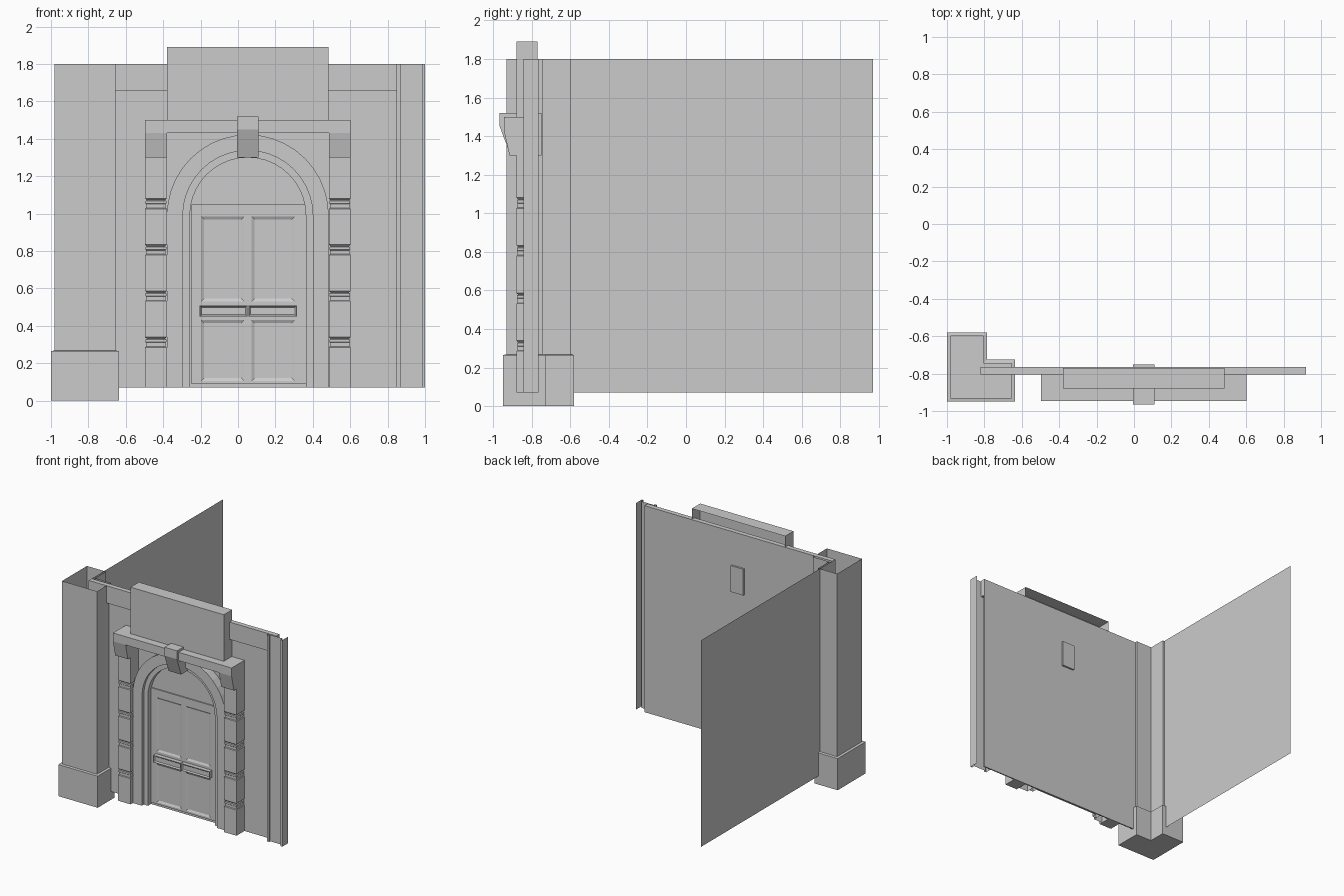
import bpy, bmesh, math

cube = bpy.data.objects.get("Cube")
if cube:
    bpy.data.objects.remove(cube, do_unlink=True)

stone = bpy.data.materials.new("plain_grey")
stone.use_nodes = True
grey = (0.6, 0.6, 0.6, 1)
stone.diffuse_color = grey
stone.node_tree.nodes["Principled BSDF"].inputs["Base Color"].default_value = grey

FLOOR, TOP = 0.07, 1.8      # wall bottom and top
BACK, MID = -0.77, 0.0525   # wall plane and doorway centre line


def finish(name, bm, solid=True):
    if solid:
        bmesh.ops.recalc_face_normals(bm, faces=bm.faces)
    mesh = bpy.data.meshes.new(name)
    bm.to_mesh(mesh)
    bm.free()
    mesh.materials.append(stone)
    obj = bpy.data.objects.new(name, mesh)
    bpy.context.collection.objects.link(obj)
    return obj


def prism(name, rings, bottom=True, top=True, closed=True):
    """Join matching rings of points with quads, with optional end caps."""
    bm = bmesh.new()
    vs = [[bm.verts.new(p) for p in ring] for ring in rings]
    n = len(vs[0])
    for a, b in zip(vs, vs[1:]):
        for i in range(n if closed else n - 1):
            j = (i + 1) % n
            bm.faces.new((a[i], a[j], b[j], b[i]))
    if bottom:
        bm.faces.new(vs[0])
    if top:
        bm.faces.new(vs[-1])
    return finish(name, bm)


def plan(points, z):
    return [(x, y, z) for x, y in points]


def rect(x0, x1, y0, y1):
    return [(x0, y0), (x1, y0), (x1, y1), (x0, y1)]


def box(name, x, y, z, **caps):
    outline = rect(*x, *y)
    return prism(name, [plan(outline, h) for h in z], **caps)


def side_profile(name, x, points):
    return prism(name, [[(h, y, z) for y, z in points] for h in x])


# Thin walls and the band along the top
prism("side_wall", [plan([(-0.82, BACK), (-0.82, 0.97)], z) for z in (FLOOR, TOP)],
      bottom=False, top=False, closed=False)
box("front_wall", (-0.82, 0.92), (BACK - 0.005, BACK + 0.005), (FLOOR, TOP - 0.01))
box("wall_top_band", (-0.82, 0.92), (-0.805, -0.765), (1.655, TOP))

# Folded trim at the far end of the front wall
fold = [(0.848, -0.775), (0.848, -0.83), (0.869, -0.83), (0.869, -0.815),
        (0.985, -0.815), (0.985, -0.842), (1, -0.842), (1, -0.765)]
prism("end_trim", [plan(fold, z) for z in (FLOOR, TOP)],
      bottom=False, top=False, closed=False)


# L-shaped corner column on a wider base, open at the top
def corner(d):
    return [(-0.98 - d, -0.93 - d), (-0.655 + d, -0.93 - d), (-0.655 + d, -0.745 + d),
            (-0.805 + d, -0.745 + d), (-0.805 + d, -0.6 + d), (-0.98 - d, -0.6 + d)]


prism("corner_column", [plan(corner(d), z) for d, z in
      ((0.02, 0), (0.02, 0.265), (0, 0.268), (0, TOP))], top=False)

# Header panel with an open back
prism("header_panel", [[(x, y, z) for x, z in
      ((MID - 0.4325, 1.5), (MID - 0.4325, 1.89), (MID + 0.4325, 1.89), (MID + 0.4325, 1.5))]
      for y in (-0.88, BACK)], top=False)

# Lintel and keystone
box("lintel", (MID - 0.55, MID + 0.55), (-0.945, BACK), (1.43, 1.5))
side_profile("keystone", (MID - 0.058, MID + 0.058),
             [(-0.75, 1.3), (-0.91, 1.3), (-0.966, 1.45), (-0.966, 1.52), (-0.75, 1.52)])

# Grooved pilasters with sloped brackets, on both sides of the doorway
levels = [(FLOOR, 0)]
for i in range(4):
    z = 0.285 + i * 0.247
    levels += [(z, 0), (z + 0.004, 0.006), (z + 0.025, 0.006),
               (z + 0.028, 0.003), (z + 0.042, 0.003), (z + 0.046, 0.01), (z + 0.055, 0)]
levels.append((1.3, 0))
for side, sign in (("right", -1), ("left", 1)):
    a, b = sorted((MID + sign * 0.433, MID + sign * 0.55))
    prism(side + "_pilaster", [plan(rect(a + d, b - d, -0.88 + d, BACK), z)
                               for z, d in levels])
    side_profile(side + "_bracket", (a, b),
                 [(BACK, 1.3), (-0.915, 1.3), (-0.945, 1.43), (BACK, 1.43)])


# Arched door surround in two steps
def arch_line(r, y, n=20):
    pts = [(MID - r, y, FLOOR)]
    for i in range(n + 1):
        t = math.pi * (1 - i / n)
        pts.append((MID + r * math.cos(t), y, 0.99 + r * math.sin(t)))
    return pts + [(MID + r, y, FLOOR)]


def arch(name, outer, inner, front):
    prism(name, [arch_line(outer, BACK), arch_line(outer, front),
                 arch_line(inner, front), arch_line(inner, BACK)],
          bottom=False, top=False, closed=False)


arch("outer_arch", 0.4325, 0.3475, -0.85)
arch("inner_arch", 0.3475, 0.31, -0.825)

# Flat panel above the doors
bm = bmesh.new()
bm.faces.new([bm.verts.new(p) for p in arch_line(0.31, -0.785)])
finish("arch_panel", bm, solid=False)

# Double door with four sunken panels
bm = bmesh.new()
xs = [MID - 0.3, MID - 0.25, MID - 0.02, MID + 0.02, MID + 0.25, MID + 0.31]
zs = [0.09, 0.105, 0.43, 0.53, 0.985, 1.05]
grid = [[bm.verts.new((x, -0.795, z)) for x in xs] for z in zs]
panels = []
for r in range(5):
    for c in range(5):
        f = bm.faces.new((grid[r][c], grid[r][c + 1], grid[r + 1][c + 1], grid[r + 1][c]))
        if r in (1, 3) and c in (1, 3):
            panels.append(f)
rim = [e for e in bm.edges if e.is_boundary]
out = bmesh.ops.extrude_edge_only(bm, edges=rim)["geom"]
bmesh.ops.translate(bm, vec=(0, 0.02, 0),
                    verts=[g for g in out if isinstance(g, bmesh.types.BMVert)])
bm.normal_update()
bmesh.ops.inset_individual(bm, faces=panels, thickness=0.022, depth=-0.008)
finish("double_door", bm)

# Push bars with a raised rim
for side, x0, x1 in (("right", -0.205, 0.05), ("left", 0.055, 0.315)):
    def ring(d, y):
        return [(x, y, z) for x, z in rect(x0 + d, x1 - d, 0.45 + d, 0.51 - d)]
    prism(side + "_push_bar", [ring(0, -0.79), ring(0, -0.83), ring(0.003, -0.83),
                               ring(0.011, -0.82)], bottom=False)
